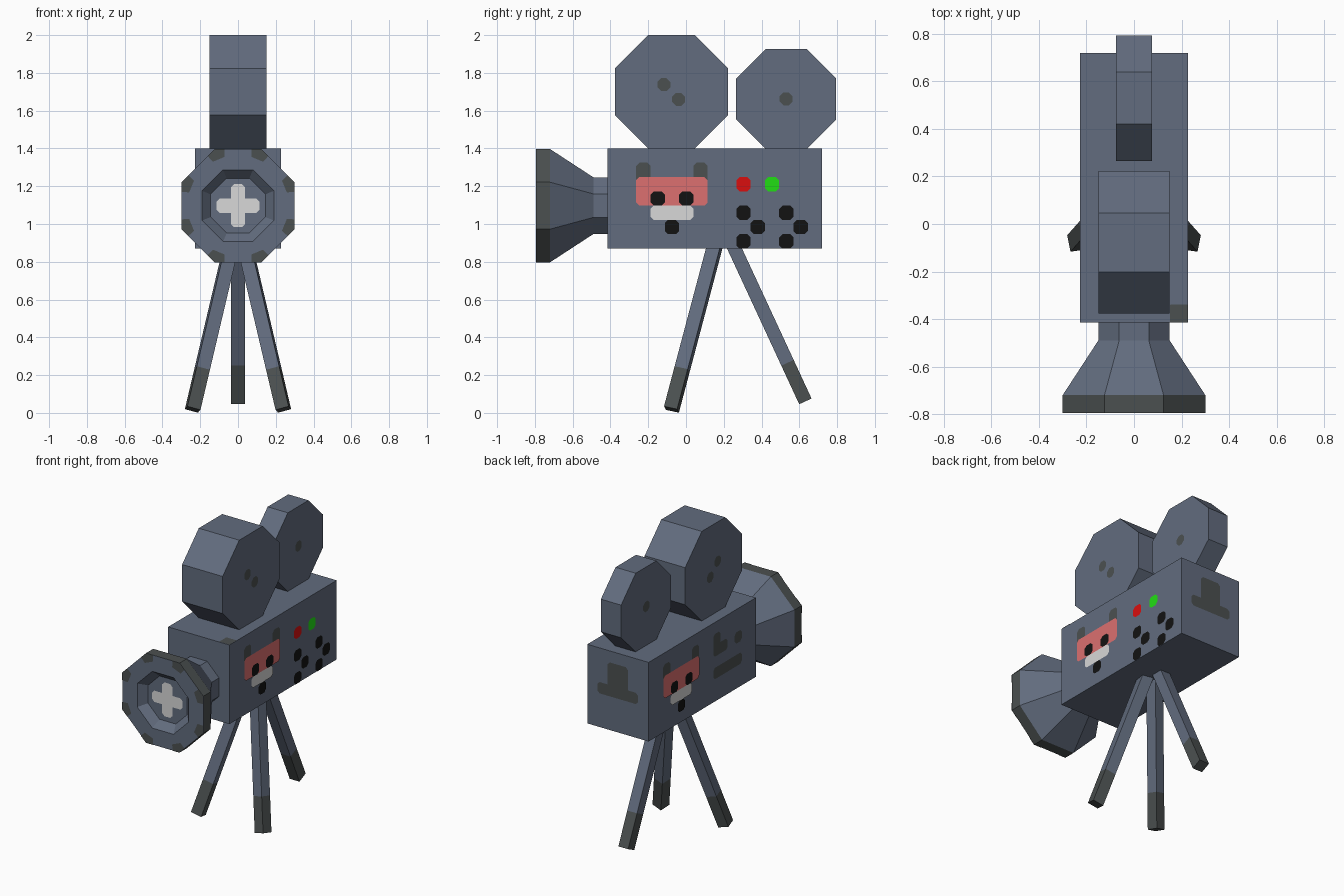
import bpy, bmesh, math
from mathutils import Vector, Matrix

if "Cube" in bpy.data.objects:
    bpy.data.objects.remove(bpy.data.objects["Cube"])


def linear(c):
    c /= 255
    return c / 12.92 if c <= 0.04045 else ((c + 0.055) / 1.055) ** 2.4


def material(name, *rgb):
    m = bpy.data.materials.new(name)
    m.use_nodes = True
    col = [linear(c) for c in rgb] + [1]
    m.diffuse_color = col
    m.node_tree.nodes["Principled BSDF"].inputs["Base Color"].default_value = col
    return m


MATS = [material("slate", 98, 108, 126), material("charcoal", 75, 80, 80),
        material("light grey", 216, 216, 216), material("coral", 220, 112, 112),
        material("red", 218, 15, 15), material("green", 33, 222, 20),
        material("black", 18, 18, 18)]
SLATE, DARK, LIGHT, CORAL, RED, GREEN, BLACK = range(7)
X, Y, Z = (Vector(a) for a in ((1, 0, 0), (0, 1, 0), (0, 0, 1)))
U = 0.0757          # painted detail grid cell
HALF_W, FRONT, BACK, BOTTOM, TOP = 3 * U, -0.415, 0.72, 0.87, 1.40
LENS_Z = 1.097


def finish(name, bm):
    me = bpy.data.meshes.new(name)
    bm.to_mesh(me)
    bm.free()
    for m in MATS:
        me.materials.append(m)
    ob = bpy.data.objects.new(name, me)
    bpy.context.collection.objects.link(ob)
    return ob


def loft(name, origin, axis, side, n, rings, mats=()):
    """Stack n-sided rings (distance, apothem) along an axis and cap both ends."""
    z = Vector(axis).normalized()
    y = z.cross(Vector(side)).normalized()
    x = y.cross(z)
    bm = bmesh.new()
    loops = []
    for d, a in rings:
        r = a / math.cos(math.pi / n)
        angles = [(2 * i + 1) * math.pi / n for i in range(n)]
        loops.append([bm.verts.new(Vector(origin) + z * d + r * (x * math.cos(t) + y * math.sin(t)))
                      for t in angles])
    for k, (lo, hi) in enumerate(zip(loops, loops[1:])):
        for i in range(n):
            j = (i + 1) % n
            f = bm.faces.new((lo[i], lo[j], hi[j], hi[i]))
            f.material_index = mats[k] if mats else SLATE
    first = bm.faces.new(loops[0])
    bm.faces.new(loops[-1])
    if mats:
        first.material_index = mats[-1]
    bmesh.ops.recalc_face_normals(bm, faces=bm.faces)
    return finish(name, bm)


def painted(name, origin, u, v, normal, rects, cut=0.017):
    """Thin plates on a cell grid: (colour, column, row, width, height, layer)."""
    bm = bmesh.new()
    for mat, c, r, w, h, layer in rects:
        pts = []
        for sx, sy, flip in ((0, 0, 0), (1, 0, 1), (1, 1, 0), (0, 1, 1)):
            cx, cy = (c + sx * w) * U, (r + sy * h) * U
            ix, iy = cut * (1 - 2 * sx), cut * (1 - 2 * sy)
            pair = [(cx, cy + iy), (cx + ix, cy)]
            pts += pair[::-1] if flip else pair
        vs = [bm.verts.new(origin + u * a + v * b + normal * 0.0025 * layer) for a, b in pts]
        f = bm.faces.new(vs)
        f.material_index = mat
        f.normal_update()
        if f.normal.dot(normal) < 0:
            f.normal_flip()
    return finish(name, bm)


# Camera body
bm = bmesh.new()
bmesh.ops.create_cube(bm, size=1, matrix=Matrix.Translation((0, (FRONT + BACK) / 2, (BOTTOM + TOP) / 2))
                      @ Matrix.Diagonal((2 * HALF_W, BACK - FRONT, TOP - BOTTOM, 1)))
finish("camera_body", bm)

# Lens hood with a sunken front, and the plus mark inside it
loft("lens_hood", (0, 0, LENS_Z), Y, X, 8,
     [(-0.745, 0.145), (-0.795, 0.19), (-0.795, 0.30), (-0.72, 0.30), (-0.49, 0.15), (-0.40, 0.15)],
     [SLATE, SLATE, DARK, SLATE, SLATE, SLATE])
painted("lens_plus_mark", Vector((0, -0.745, LENS_Z)), X, Z, -Y,
        [(LIGHT, -1.5, -0.5, 3, 1, 1), (LIGHT, -0.5, -1.5, 1, 3, 1.2)])

# Dark patches on the corners of the hood rim
bm = bmesh.new()
corners = [Vector((math.cos(t), 0, math.sin(t))) * 0.30 / math.cos(math.pi / 8)
           for t in [(2 * i + 1) * math.pi / 8 for i in range(8)]]
for i, p in enumerate(corners):
    a = (corners[i - 1] - p).normalized() * 0.052
    b = (corners[(i + 1) % 8] - p).normalized() * 0.052
    inward = -p.normalized() * 0.045
    f = bm.faces.new([bm.verts.new(q + Vector((0, -0.7975, LENS_Z)))
                      for q in (p, p + b, p + b * 0.7 + inward, p + a * 0.7 + inward, p + a)])
    f.material_index = DARK
    f.normal_update()
    if f.normal.y > 0:
        f.normal_flip()
finish("rim_patches", bm)

# Film reels with hub dots on both sides
for name, half, y, z, a, dots in (("front_reel", 0.15, -0.077, 1.70, 0.30, ((-0.53, 0.5), (0.5, -0.53))),
                                  ("rear_reel", 0.075, 0.53, 1.662, 0.264, ((0, 0),))):
    loft(name, (0, y, z), X, Y, 8, [(-half, a), (half, a)])
    for s, tag in ((1, "left"), (-1, "right")):
        painted(f"{name}_{tag}_dots", Vector((s * half, y, z)), Y, Z, X * s,
                [(DARK, c - 0.45, r - 0.45, 0.9, 0.9, 1) for c, r in dots], 0.02)


# Painted panels: columns run back from the front, rows run down from the top
def animal_face(c):
    return [(DARK, c, 1, 1, 1.4, 1), (DARK, c + 4, 1, 1, 1.4, 1), (CORAL, c, 2, 5, 2, 2),
            (LIGHT, c + 1, 4, 3, 1, 2), (BLACK, c + 1, 3, 1, 1, 3),
            (BLACK, c + 3, 3, 1, 1, 3), (BLACK, c + 2, 5, 1, 1, 2)]


buttons = [(BLACK, c, r, 1, 1, 1) for c, r in ((9, 4), (12, 4), (10, 5), (13, 5), (9, 6), (12, 6))]
painted("left_panel", Vector((HALF_W, FRONT, TOP)), Y, -Z, X,
        animal_face(2) + buttons + [(RED, 9, 2, 1, 1, 1), (GREEN, 11, 2, 1, 1, 1)])
painted("right_panel", Vector((-HALF_W, FRONT, TOP)), Y, -Z, -X,
        animal_face(8) + [(DARK, 5, 1, 1, 2, 1), (DARK, 4, 2, 2, 1, 1.2),
                          (DARK, 2, 2, 1, 1, 1), (DARK, 2, 4, 4, 1, 1)])
painted("back_panel", Vector((-HALF_W, BACK, TOP)), X, -Z, Y,
        [(DARK, 2, 1, 2, 2.6, 1), (DARK, 1, 3, 4, 1, 1.2)])
painted("top_patch", Vector((-HALF_W, FRONT, TOP)), X, Y, Z, [(DARK, 5, 0, 1, 1, 1)], 0.003)

# Tripod legs with dark feet
for name, foot, top, side in (("left_leg", (0.24, -0.077, 0.018), (0.032, 0.157, 0.9), (1, -0.2, 0)),
                              ("right_leg", (-0.24, -0.077, 0.018), (-0.032, 0.157, 0.9), (1, 0.2, 0)),
                              ("rear_leg", (0, 0.632, 0.061), (0, 0.243, 0.9), X)):
    axis = Vector(top) - Vector(foot)
    loft(name, foot, axis, side, 4, [(0, 0.036), (0.225, 0.036), (axis.length, 0.036)],
         [DARK, SLATE, DARK])
